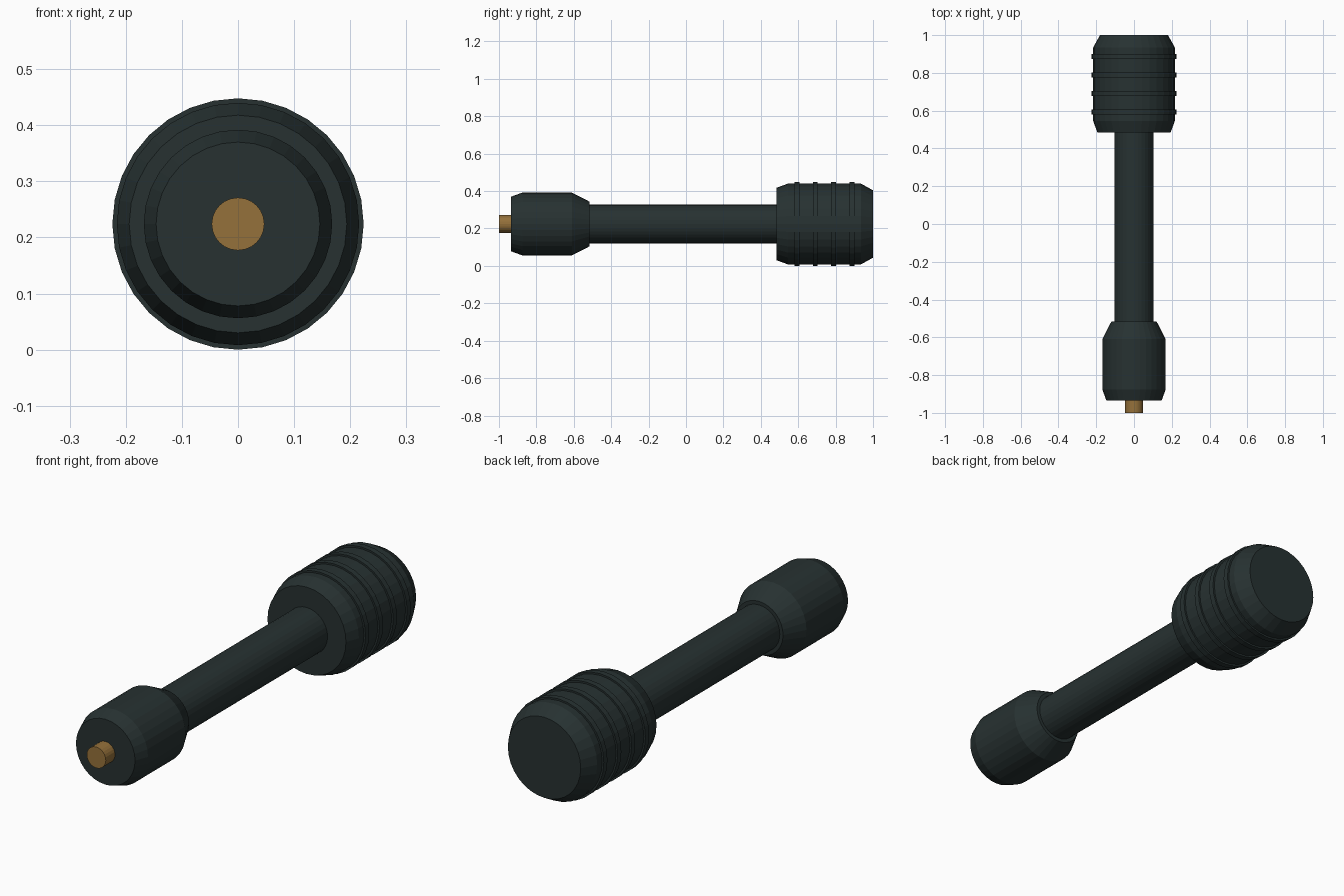
import bpy, bmesh, math

if "Cube" in bpy.data.objects:
    bpy.data.objects.remove(bpy.data.objects["Cube"])

AXIS_Z = 0.224  # height of the long axis


def material(name, rgb):
    m = bpy.data.materials.new(name)
    m.diffuse_color = (*rgb, 1)
    m.use_nodes = True
    m.node_tree.nodes["Principled BSDF"].inputs["Base Color"].default_value = m.diffuse_color
    return m


dark = material("dark gunmetal", (0.020, 0.031, 0.031))
brass = material("brass", (0.30, 0.165, 0.043))


def lathe(name, profile, mat, sides=32, closed=False):
    """Turn (y, radius) points around the long axis; cap ends unless closed."""
    bm = bmesh.new()
    rings = []
    for y, r in profile:
        angles = [2 * math.pi * i / sides for i in range(sides)]
        rings.append([bm.verts.new((r * math.sin(a), y, AXIS_Z + r * math.cos(a)))
                      for a in angles])
    pairs = list(zip(rings, rings[1:]))
    if closed:
        pairs.append((rings[-1], rings[0]))
    else:
        bm.faces.new(rings[0])
        bm.faces.new(rings[-1])
    for a, b in pairs:
        for i in range(sides):
            j = (i + 1) % sides
            bm.faces.new((a[i], a[j], b[j], b[i]))
    bmesh.ops.recalc_face_normals(bm, faces=bm.faces)
    mesh = bpy.data.meshes.new(name)
    bm.to_mesh(mesh)
    bm.free()
    mesh.materials.append(mat)
    obj = bpy.data.objects.new(name, mesh)
    bpy.context.collection.objects.link(obj)
    return obj


# Contact pin at the front
lathe("pin", [(-1.0, 0.047), (-0.92, 0.047)], brass, sides=24)

# Chamfered front collar, tapering towards the shaft
lathe("front_collar", [(-0.935, 0.146), (-0.875, 0.168),
                       (-0.61, 0.168), (-0.515, 0.119)], dark)

# Straight shaft
lathe("shaft", [(-0.53, 0.103), (0.50, 0.103)], dark)

# Chamfered grip at the back
lathe("grip", [(0.485, 0.194), (0.545, 0.216),
               (0.935, 0.216), (1.0, 0.180)], dark)

# Raised bands around the grip
for i in range(4):
    y = 0.593 + 0.098 * i
    lathe(f"grip_band_{i + 1}", [(y - 0.013, 0.208), (y - 0.013, 0.224),
                                 (y + 0.013, 0.224), (y + 0.013, 0.208)],
          dark, closed=True)
